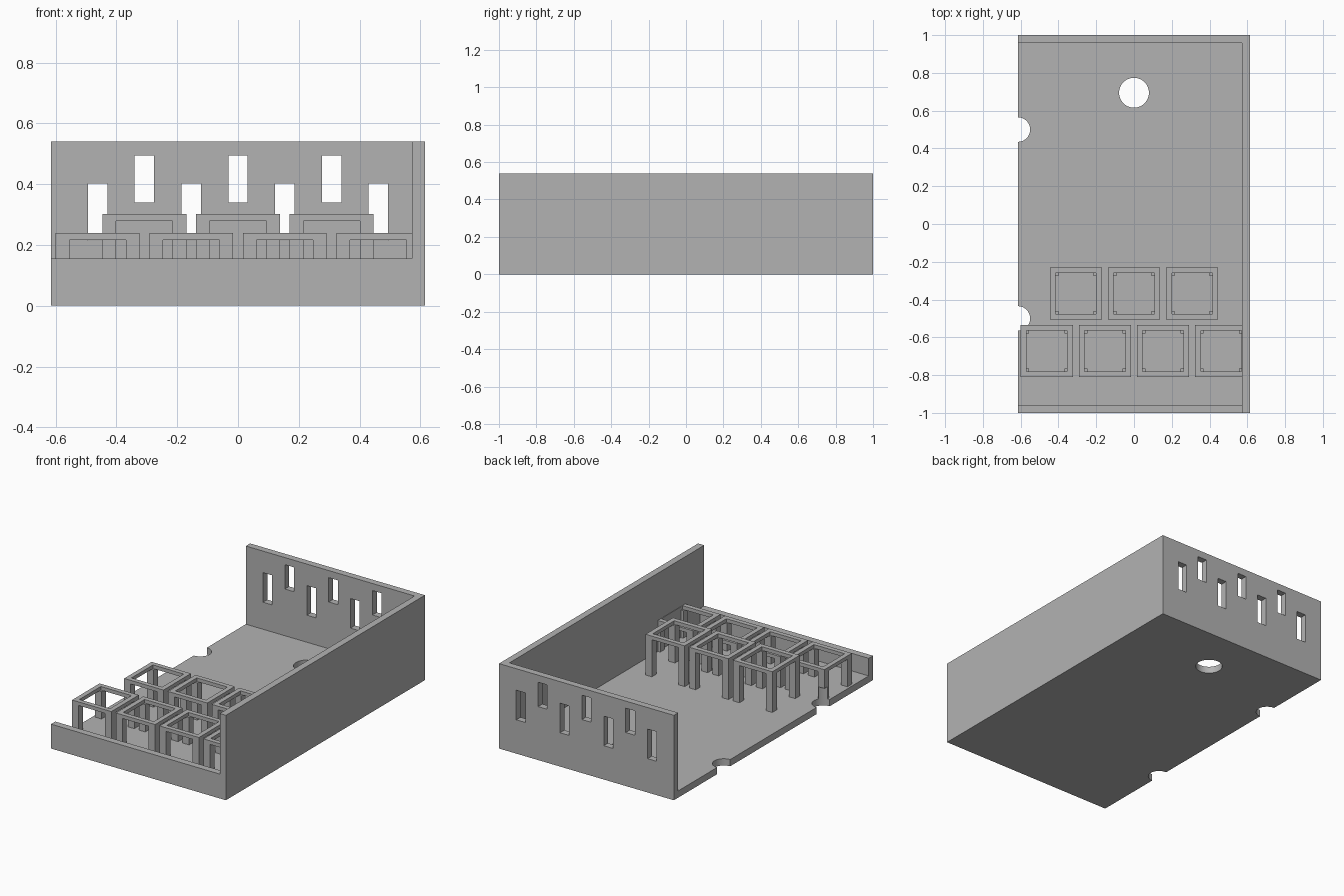
import bpy
from mathutils import Vector

if "Cube" in bpy.data.objects:
    bpy.data.objects.remove(bpy.data.objects["Cube"], do_unlink=True)

grey = bpy.data.materials.new("grey_plastic")
grey.use_nodes = True
grey.diffuse_color = (0.45, 0.45, 0.45, 1)
grey.node_tree.nodes["Principled BSDF"].inputs["Base Color"].default_value = (0.45, 0.45, 0.45, 1)

W, L, H = 0.615, 1.0, 0.54      # half width, half length, height
T = 0.043                       # wall and floor thickness
LIP = 0.155                     # front wall height
PITCH = 0.308                   # spacing of stands and vents


def box(name, x0, x1, y0, y1, z0, z1):
    lo, hi = Vector((x0, y0, z0)), Vector((x1, y1, z1))
    bpy.ops.mesh.primitive_cube_add(size=1, location=(lo + hi) / 2)
    ob = bpy.context.object
    ob.name = name
    ob.scale = hi - lo
    bpy.ops.object.transform_apply(location=True, rotation=True, scale=True)
    ob.data.materials.append(grey)
    return ob


def cylinder(x, y, r, z0, z1):
    bpy.ops.mesh.primitive_cylinder_add(vertices=64, radius=r, depth=z1 - z0,
                                        location=(x, y, (z0 + z1) / 2))
    ob = bpy.context.object
    ob.data.materials.append(grey)
    return ob


def cut(target, cutter):
    cutter.hide_render = True
    mod = target.modifiers.new("cut", 'BOOLEAN')
    mod.operation = 'DIFFERENCE'
    mod.solver = 'EXACT'
    mod.object = cutter
    bpy.ops.object.select_all(action='DESELECT')
    target.select_set(True)
    bpy.context.view_layer.objects.active = target
    bpy.ops.object.modifier_apply(modifier=mod.name)
    bpy.data.objects.remove(cutter, do_unlink=True)


# Tray: open on the right side, low wall at the front
tray = box("tray", -W, W, -L, L, 0, H)
cut(tray, box("cavity", -1, W - T, -L + T, L - T, T, 1))
cut(tray, box("front_opening", -1, W - T, -1.5, 0, LIP, 1))

# Vents through the back wall, in two staggered rows
for count, z0, z1 in ((3, 0.34, 0.495), (4, 0.215, 0.403)):
    for i in range(count):
        x = (i - (count - 1) / 2) * PITCH
        cut(tray, box("vent", x - 0.032, x + 0.032, 0.9, 1.1, z0, z1))

# Cable hole and edge notches in the floor
cut(tray, cylinder(0, 0.695, 0.079, -0.1, 0.12))
for y in (0.5, -0.5):
    cut(tray, cylinder(-W, y, 0.065, -0.1, 0.12))


def stand(name, x, y, top):
    """Four legs carrying a square ring."""
    r, leg, ring = 0.138, 0.093, 0.108
    under = top - 0.023
    ob = box(name, x - r, x + r, y - r, y + r, T, top)
    cut(ob, box("slot", x - leg, x + leg, y - 1, y + 1, -1, under))
    cut(ob, box("slot", x - 1, x + 1, y - leg, y + leg, -1, under))
    cut(ob, box("hole", x - ring, x + ring, y - ring, y + ring, under, top + 1))
    return ob


# Two rows of stands, the rear row taller
for row, count, y, top in (("front", 4, -0.672, 0.24), ("rear", 3, -0.368, 0.302)):
    for i in range(count):
        ob = stand(f"{row}_stand_{i + 1}", (i - (count - 1) / 2) * PITCH, y, top)
        if row == "front" and i == 0:
            cut(ob, cylinder(-W, -0.5, 0.065, -0.1, 0.12))

# Smooth the round holes, keep the edges sharp
bpy.ops.object.select_all(action='DESELECT')
tray.select_set(True)
bpy.context.view_layer.objects.active = tray
bpy.ops.object.shade_smooth_by_angle()
